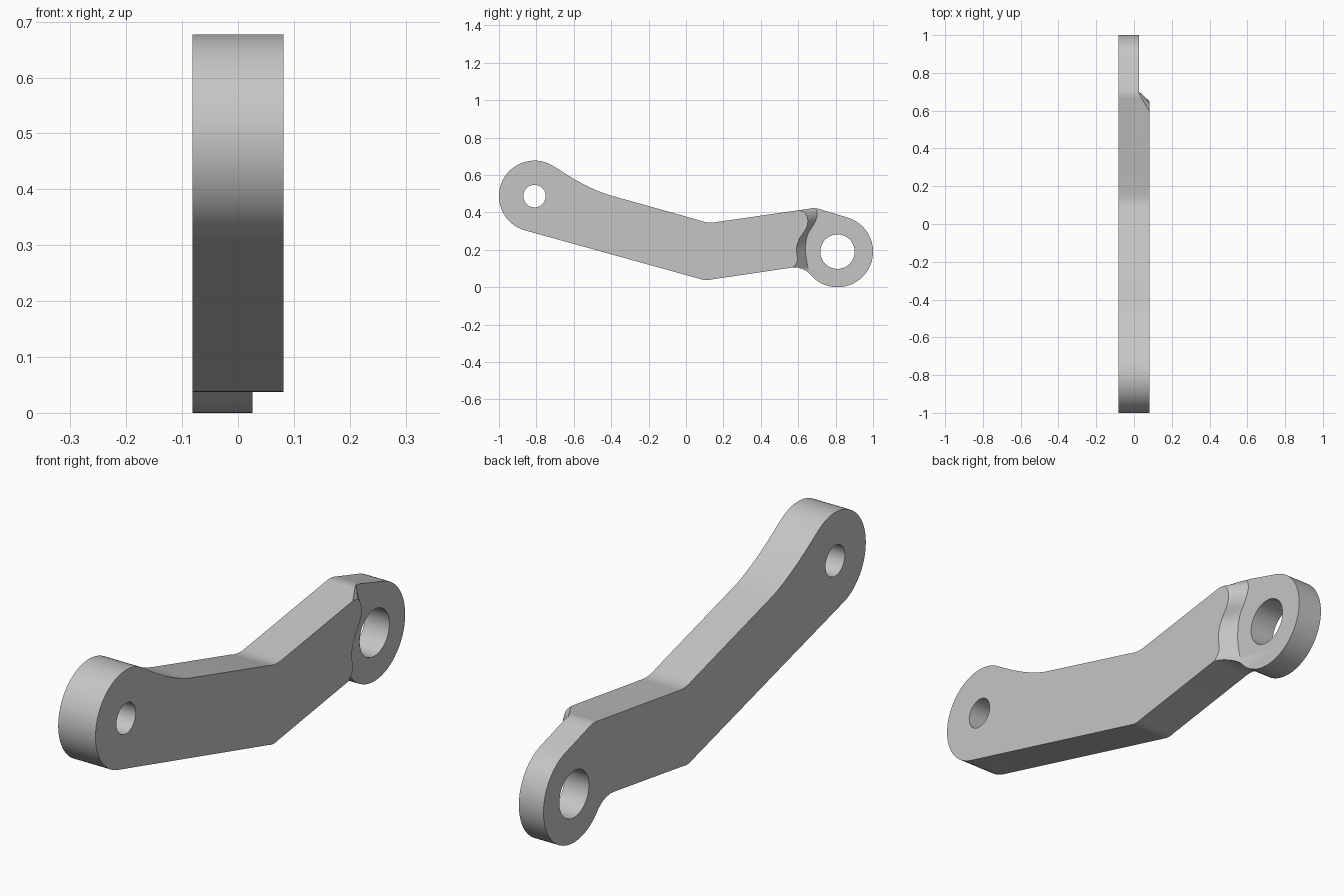
import bpy
import bmesh
import math
from mathutils import Vector

if "Cube" in bpy.data.objects:
    bpy.data.objects.remove(bpy.data.objects["Cube"], do_unlink=True)

X_LEFT, X_STEP, X_RIGHT = -0.081, 0.026, 0.081
EYE_R = 0.19
FRONT_EYE, REAR_EYE = Vector((-0.81, 0.487)), Vector((0.81, 0.19))

steel = bpy.data.materials.new("plain grey steel")
steel.use_nodes = True
grey = (0.56, 0.56, 0.56, 1)
steel.diffuse_color = grey
steel.node_tree.nodes["Principled BSDF"].inputs["Base Color"].default_value = grey


def arc(center, radius, start, end, steps=48):
    """Points (y, z) on a circle between two angles in degrees."""
    angles = [math.radians(start + (end - start) * i / steps) for i in range(steps + 1)]
    return [center + radius * Vector((math.cos(a), math.sin(a))) for a in angles]


def bend(a, b, c, steps=10):
    """Rounded corner from a to c, pulled towards b."""
    a, b, c = Vector(a), Vector(b), Vector(c)
    ts = [i / steps for i in range(steps + 1)]
    return [a * (1 - t) ** 2 + b * 2 * t * (1 - t) + c * t * t for t in ts]


def smooth_path(points, steps=6):
    """Catmull-Rom curve through the points."""
    p = [Vector(q) for q in points]
    p = [p[0] * 2 - p[1]] + p + [p[-1] * 2 - p[-2]]
    out = []
    for i in range(1, len(p) - 2):
        a, b, c, d = p[i - 1:i + 3]
        for s in range(steps):
            t = s / steps
            out.append(0.5 * (2 * b + (c - a) * t + (2 * a - 5 * b + 4 * c - d) * t ** 2
                              + (3 * b - a - 3 * c + d) * t ** 3))
    return out + [p[-2]]


def loft(name, rings):
    """Solid through (x, outline) rings with equal point counts."""
    bm = bmesh.new()
    rows = [[bm.verts.new((x, p[0], p[1])) for p in outline] for x, outline in rings]
    n = len(rows[0])
    for lower, upper in zip(rows, rows[1:]):
        for i in range(n):
            j = (i + 1) % n
            bm.faces.new((lower[i], lower[j], upper[j], upper[i]))
    bm.faces.new(rows[0])
    bm.faces.new(rows[-1])
    bmesh.ops.recalc_face_normals(bm, faces=bm.faces)
    mesh = bpy.data.meshes.new(name)
    bm.to_mesh(mesh)
    bm.free()
    mesh.materials.append(steel)
    obj = bpy.data.objects.new(name, mesh)
    bpy.context.collection.objects.link(obj)
    return obj


# Side outline of the bent arm with an eye at each end
outline = arc(FRONT_EYE, EYE_R, 254.5, 56)
outline += bend((-0.703, 0.645), (-0.525, 0.524), (-0.40, 0.49), 20)[1:]
outline += bend((0.07, 0.358), (0.115, 0.340), (0.16, 0.348))
outline += bend((0.66, 0.42), (0.69, 0.428), (0.73, 0.413))
outline += arc(REAR_EYE, EYE_R, 72, -135)
outline += bend((0.676, 0.056), (0.63, 0.114), (0.56, 0.104))[1:]
outline += bend((0.14, 0.042), (0.105, 0.033), (0.08, 0.043))
arm = loft("link_arm", [(X_LEFT, outline), (X_RIGHT, outline)])

# Wavy sloped step that thins the rear eye
crest = smooth_path([(0.56, 0.45), (0.59, 0.414), (0.63, 0.404), (0.65, 0.366), (0.644, 0.318),
                     (0.607, 0.26), (0.591, 0.206), (0.596, 0.147), (0.58, 0.115), (0.54, 0.09)])
foot = smooth_path([(0.68, 0.46), (0.69, 0.428), (0.70, 0.405), (0.70, 0.375), (0.682, 0.334),
                    (0.65, 0.28), (0.639, 0.211), (0.644, 0.147), (0.652, 0.11), (0.66, 0.08)])
around = [Vector((1.2, -0.2)), Vector((1.2, 0.6))]
crest_ring = [Vector((0.56, 0.6))] + crest + [Vector((0.54, -0.2))] + around
foot_ring = [Vector((0.68, 0.6))] + foot + [Vector((0.66, -0.2))] + around
step = loft("step_cutter", [(X_STEP, foot_ring), (X_RIGHT, crest_ring), (0.15, crest_ring)])

# Pin holes through both eyes
cutters = [step]
for name, center, radius in (("front_hole", FRONT_EYE, 0.06), ("rear_hole", REAR_EYE, 0.092)):
    circle = arc(center, radius, 0, 360)[:-1]
    cutters.append(loft(name + "_cutter", [(-0.2, circle), (0.2, circle)]))

bpy.ops.object.select_all(action="DESELECT")
bpy.context.view_layer.objects.active = arm
arm.select_set(True)
for cutter in cutters:
    cutter.hide_render = True
    mod = arm.modifiers.new(cutter.name, "BOOLEAN")
    mod.operation = "DIFFERENCE"
    mod.solver = "EXACT"
    mod.object = cutter
    bpy.ops.object.modifier_apply(modifier=mod.name)
    bpy.data.objects.remove(cutter, do_unlink=True)

bpy.ops.object.shade_smooth_by_angle(angle=math.radians(30))
